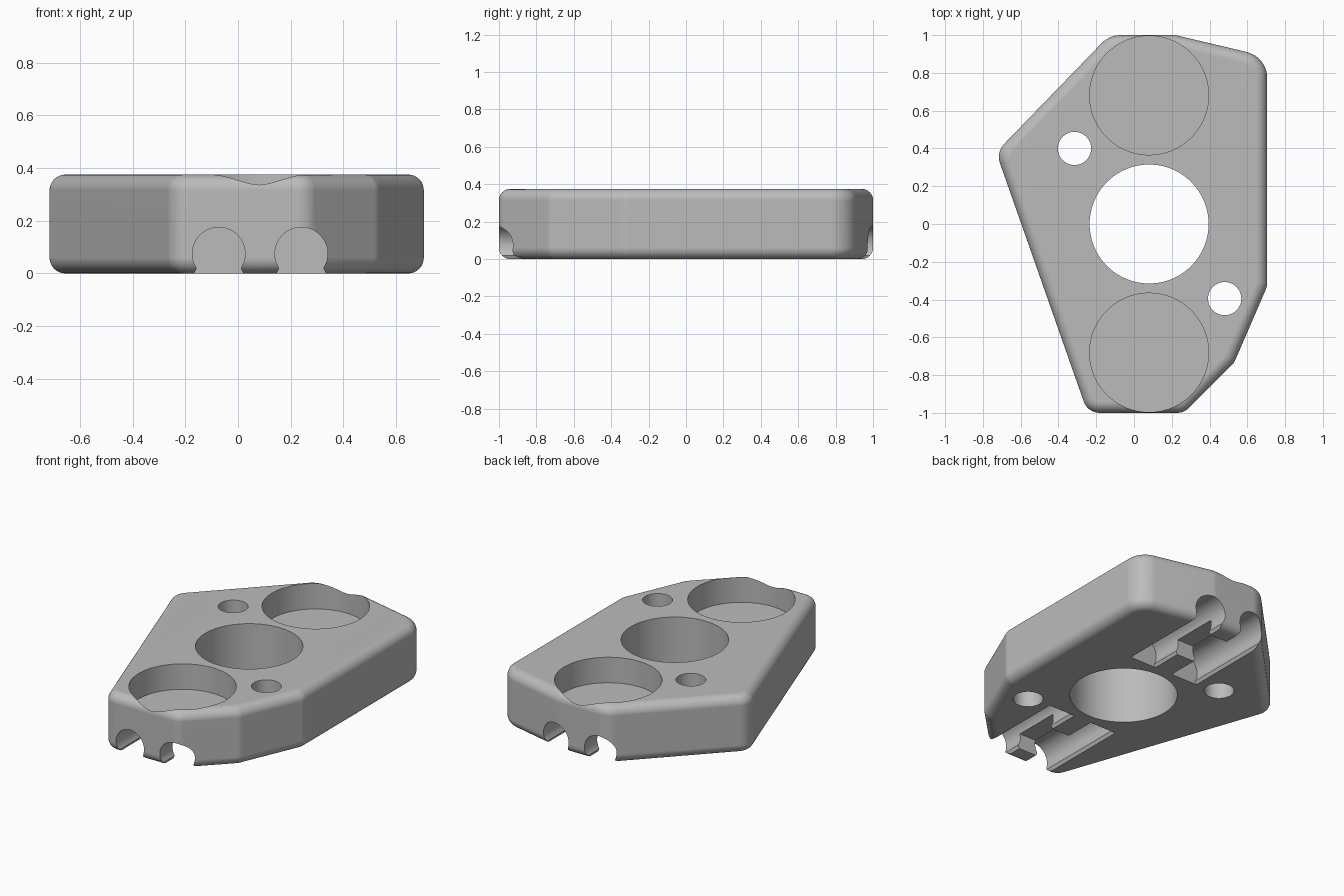
import bpy, bmesh, math
from mathutils import Vector

cube = bpy.data.objects.get("Cube")
if cube:
    bpy.data.objects.remove(cube)

HEIGHT, EDGE = 0.375, 0.06
CX = 0.08                      # axis of the large bores


def prism(name, pts, axis, start, end, round_rim=0):
    """Extrude a closed 2D profile along z or y."""
    bm = bmesh.new()
    place = (lambda p, t: (p[0], p[1], t)) if axis == "z" else (lambda p, t: (p[0], t, p[1]))
    face = bm.faces.new([bm.verts.new(place(p, start)) for p in pts])
    ext = bmesh.ops.extrude_face_region(bm, geom=[face])
    moved = [v for v in ext["geom"] if isinstance(v, bmesh.types.BMVert)]
    shift = Vector(place((0, 0), end - start))
    bmesh.ops.translate(bm, verts=moved, vec=shift)
    if round_rim:
        rim = [e for e in bm.edges if abs(e.verts[0].co.z - e.verts[1].co.z) < 1e-5]
        bmesh.ops.bevel(bm, geom=rim, offset=round_rim, segments=8,
                        profile=0.5, affect="EDGES")
    bmesh.ops.recalc_face_normals(bm, faces=bm.faces)
    mesh = bpy.data.meshes.new(name)
    bm.to_mesh(mesh)
    bm.free()
    obj = bpy.data.objects.new(name, mesh)
    bpy.context.collection.objects.link(obj)
    return obj


def arc(x, y, r, a0, a1, n):
    return [(x + r * math.cos(a0 + (a1 - a0) * i / n),
             y + r * math.sin(a0 + (a1 - a0) * i / n)) for i in range(n + 1)]


def circle(x, y, r, n=96):
    return arc(x, y, r, 0, math.tau, n)[:-1]


def filleted(corners, steps=8):
    """Round each (x, y, radius) corner of a convex counter-clockwise outline."""
    out = []
    for i, (x, y, r) in enumerate(corners):
        p = Vector((x, y))
        a = (Vector(corners[i - 1][:2]) - p).normalized()
        b = (Vector(corners[(i + 1) % len(corners)][:2]) - p).normalized()
        half = a.angle(b) / 2
        c = p + (a + b).normalized() * (r / math.sin(half))
        s = p + a * (r / math.tan(half)) - c
        e = p + b * (r / math.tan(half)) - c
        a0 = math.atan2(s.y, s.x)
        turn = (math.atan2(e.y, e.x) - a0) % math.tau
        out += arc(c.x, c.y, r, a0, a0 + turn, steps)
    return out


# Plate body with rounded corners and rims
outline = [(-0.245, -1, 0.09), (0.265, -1, 0.09), (0.53, -0.735, 0.09),
           (0.705, -0.33, 0.1), (0.705, 0.885, 0.14), (0.22, 1, 0.12),
           (-0.13, 1, 0.14), (-0.73, 0.38, 0.1)]
body = prism("mounting_plate", filleted(outline), "z", 0, HEIGHT, EDGE)

# Through holes: one large bore and two screw holes
cutters = [prism("bore_cutter", circle(CX, 0, 0.315), "z", -0.2, 0.6),
           prism("screw_cutter", circle(-0.315, 0.40, 0.088, 48), "z", -0.2, 0.6),
           prism("screw_cutter", circle(0.48, -0.395, 0.088, 48), "z", -0.2, 0.6)]

# At each end: a round pocket on top, two rod channels and a cross notch below
for side in (-1, 1):
    cutters.append(prism("pocket_cutter", circle(CX, side * 0.681, 0.315), "z", 0.21, 0.6))
    for x in (-0.073, 0.24):
        neck = math.asin(-0.055 / 0.1)
        profile = arc(x, 0.075, 0.1, neck, math.pi - neck, 40)
        profile += [(x - 0.094, 0), (x - 0.094, -0.1), (x + 0.094, -0.1), (x + 0.094, 0)]
        cutters.append(prism("channel_cutter", profile, "y", side * 0.37, side * 1.2))
    notch = [(-0.03, -0.1), (0.19, -0.1), (0.19, 0.1), (-0.03, 0.1)]
    cutters.append(prism("notch_cutter", notch, "y", side * 0.57, side * 0.87))

for cutter in cutters:
    cutter.hide_render = True
    mod = body.modifiers.new("cut", "BOOLEAN")
    mod.operation, mod.solver, mod.object = "DIFFERENCE", "EXACT", cutter

bpy.context.view_layer.objects.active = body
body.select_set(True)
for mod in list(body.modifiers):
    bpy.ops.object.modifier_apply(modifier=mod.name)
for cutter in cutters:
    bpy.data.objects.remove(cutter)

# Plain grey material
grey = bpy.data.materials.new("plain_grey")
grey.use_nodes = True
color = (0.5, 0.5, 0.5, 1)
grey.diffuse_color = color
grey.node_tree.nodes["Principled BSDF"].inputs["Base Color"].default_value = color
body.data.materials.clear()
body.data.materials.append(grey)
for poly in body.data.polygons:
    poly.material_index = 0

# Smooth rounds, crisp hole rims
bpy.ops.object.select_all(action="DESELECT")
body.select_set(True)
bpy.ops.object.shade_smooth_by_angle(angle=math.radians(30))
weighted = body.modifiers.new("weighted_normals", "WEIGHTED_NORMAL")
weighted.keep_sharp = True
